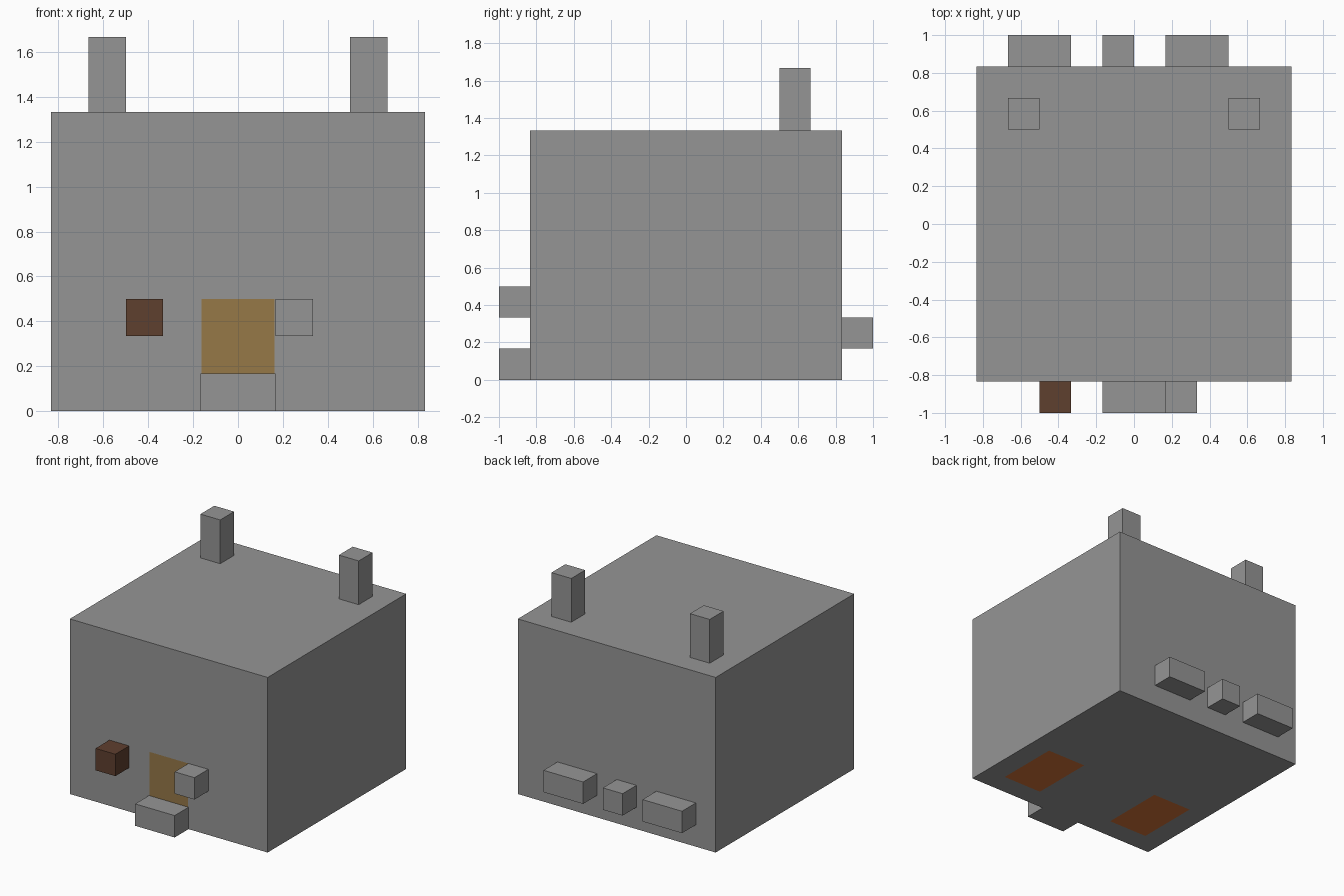
import bpy
import bmesh
from mathutils import Vector

cube = bpy.data.objects.get("Cube")
if cube:
    bpy.data.objects.remove(cube, do_unlink=True)

U = 1 / 6  # the block unit every part snaps to


def material(name, rgb):
    m = bpy.data.materials.new(name)
    m.use_nodes = True
    m.diffuse_color = (*rgb, 1)
    m.node_tree.nodes["Principled BSDF"].inputs["Base Color"].default_value = (*rgb, 1)
    return m


grey = material("stone grey", (0.30, 0.30, 0.30))
brown = material("dark brown", (0.114, 0.05, 0.028))
tan = material("tan", (0.305, 0.189, 0.064))
orange = material("burnt orange", (0.65, 0.174, 0.039))


def block(name, low, high, mats):
    """Box between two corners given in block units."""
    low, high = Vector(low) * U, Vector(high) * U
    bm = bmesh.new()
    bmesh.ops.create_cube(bm, size=1)
    for v in bm.verts:
        v.co = (low + high) / 2 + v.co * (high - low)
    mesh = bpy.data.meshes.new(name)
    bm.to_mesh(mesh)
    bm.free()
    for m in mats:
        mesh.materials.append(m)
    obj = bpy.data.objects.new(name, mesh)
    bpy.context.collection.objects.link(obj)
    return obj


def paint_patch(obj, facing, low, high, index):
    """Cut a rectangle into the side that faces a direction and colour it."""
    facing, low, high = Vector(facing), Vector(low) * U, Vector(high) * U
    bm = bmesh.new()
    bm.from_mesh(obj.data)
    bm.normal_update()
    axes = [a for a in range(3) if not facing[a]]

    def side():
        return [f for f in bm.faces if f.normal.dot(facing) > 0.9]

    for a in axes:
        for corner in (low, high):
            normal = Vector((0, 0, 0))
            normal[a] = 1
            faces = side()
            edges = {e for f in faces for e in f.edges}
            verts = {v for f in faces for v in f.verts}
            bmesh.ops.bisect_plane(bm, geom=faces + list(edges) + list(verts),
                                   plane_co=corner, plane_no=normal)
            bm.normal_update()
    for f in side():
        c = f.calc_center_median()
        if all(low[a] < c[a] < high[a] for a in axes):
            f.material_index = index
    bm.to_mesh(obj.data)
    bm.free()


# Main body with the front door and two underside panels
body = block("body", (-5, -5, 0), (5, 5, 8), [grey, tan, orange])
paint_patch(body, (0, -1, 0), (-0.98, 0, 1), (0.98, 0, 3), 1)
paint_patch(body, (0, 0, -1), (-4, -4, 0), (-2, -1, 0), 2)
paint_patch(body, (0, 0, -1), (2, -4, 0), (4, -1, 0), 2)

# Roof posts
for name, x in (("right_post", -4), ("left_post", 3)):
    block(name, (x, 3, 8), (x + 1, 4, 10), [grey])

# Front details
block("door_step", (-1, -6, 0), (1, -5, 1), [grey])
block("front_left_knob", (1, -6, 2), (2, -5, 3), [grey])
block("front_right_box", (-3, -6, 2), (-2, -5, 3), [brown])

# Row of blocks along the back
for name, x0, x1 in (("back_right_block", -4, -2),
                     ("back_middle_block", -1, 0),
                     ("back_left_block", 1, 3)):
    block(name, (x0, 5, 1), (x1, 6, 2), [grey])
